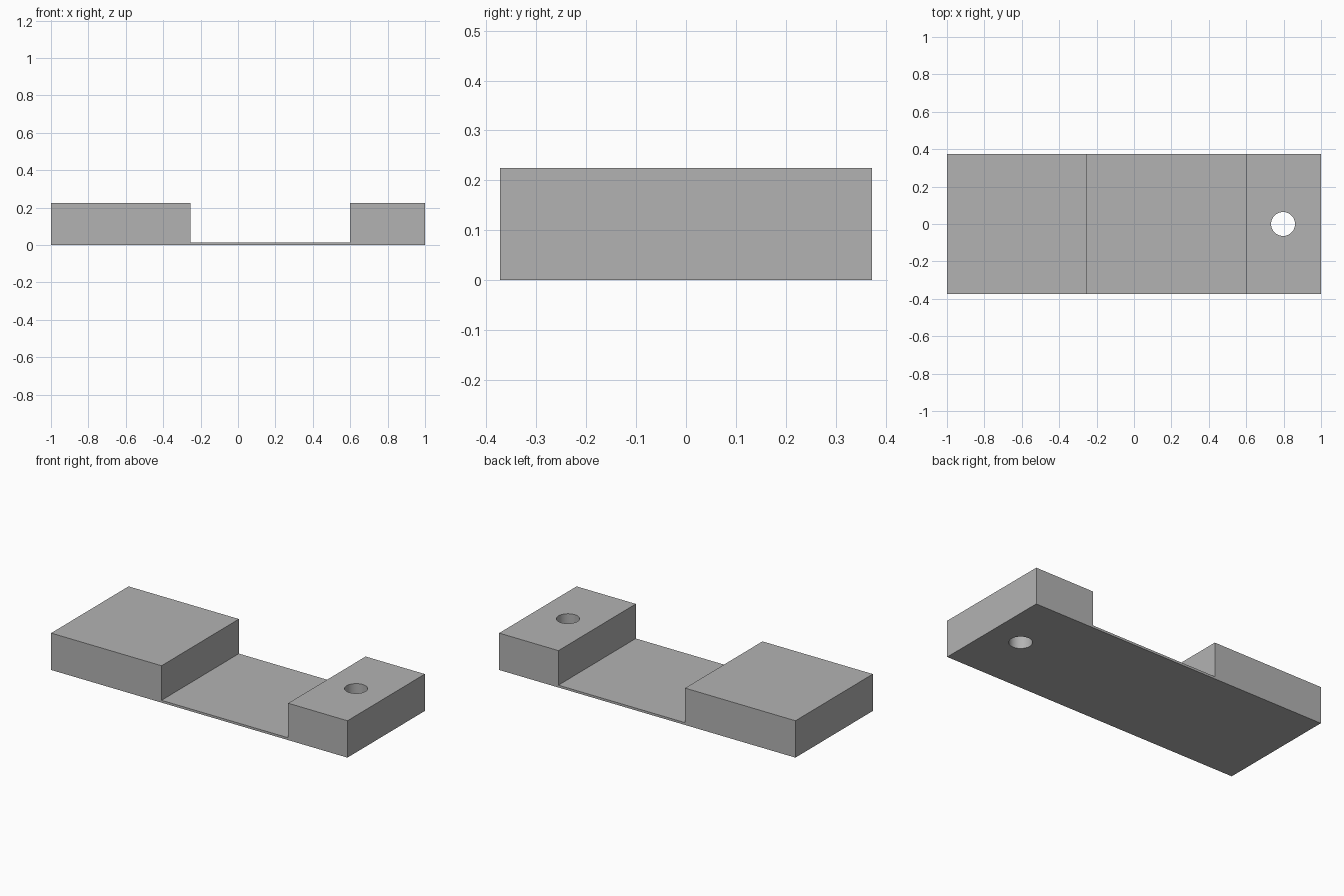
import bpy, bmesh

if "Cube" in bpy.data.objects:
    bpy.data.objects.remove(bpy.data.objects["Cube"])

# Single grey finish
grey = bpy.data.materials.new("grey")
grey.diffuse_color = (0.45, 0.45, 0.45, 1)
grey.use_nodes = True
grey.node_tree.nodes["Principled BSDF"].inputs["Base Color"].default_value = grey.diffuse_color

HALF_DEPTH = 0.373
TOP, WEB = 0.225, 0.014

# Bracket body: stepped side profile extruded through the depth
profile = [(-1, 0), (1, 0), (1, TOP), (0.6, TOP), (0.6, WEB),
           (-0.255, WEB), (-0.255, TOP), (-1, TOP)]
bm = bmesh.new()
face = bm.faces.new([bm.verts.new((x, -HALF_DEPTH, z)) for x, z in profile])
ext = bmesh.ops.extrude_face_region(bm, geom=[face])
verts = [g for g in ext["geom"] if isinstance(g, bmesh.types.BMVert)]
bmesh.ops.translate(bm, verts=verts, vec=(0, 2 * HALF_DEPTH, 0))
bmesh.ops.recalc_face_normals(bm, faces=bm.faces)
mesh = bpy.data.meshes.new("bracket_body")
bm.to_mesh(mesh)
bm.free()
mesh.materials.append(grey)
body = bpy.data.objects.new("bracket_body", mesh)
bpy.context.collection.objects.link(body)

# Bolt hole through the short block
bpy.ops.mesh.primitive_cylinder_add(vertices=64, radius=0.064, depth=1,
                                    location=(0.797, 0, 0.1))
cutter = bpy.context.object
cutter.name = "bolt_hole_cutter"
cutter.data.materials.append(grey)

cut = body.modifiers.new("bolt_hole", "BOOLEAN")
cut.operation = "DIFFERENCE"
cut.solver = "EXACT"
cut.object = cutter

# Bake the cut, then smooth the hole wall
bpy.ops.object.select_all(action="DESELECT")
body.select_set(True)
bpy.context.view_layer.objects.active = body
bpy.ops.object.modifier_apply(modifier="bolt_hole")
bpy.data.objects.remove(cutter)
bpy.ops.object.shade_smooth_by_angle(angle=0.52)
